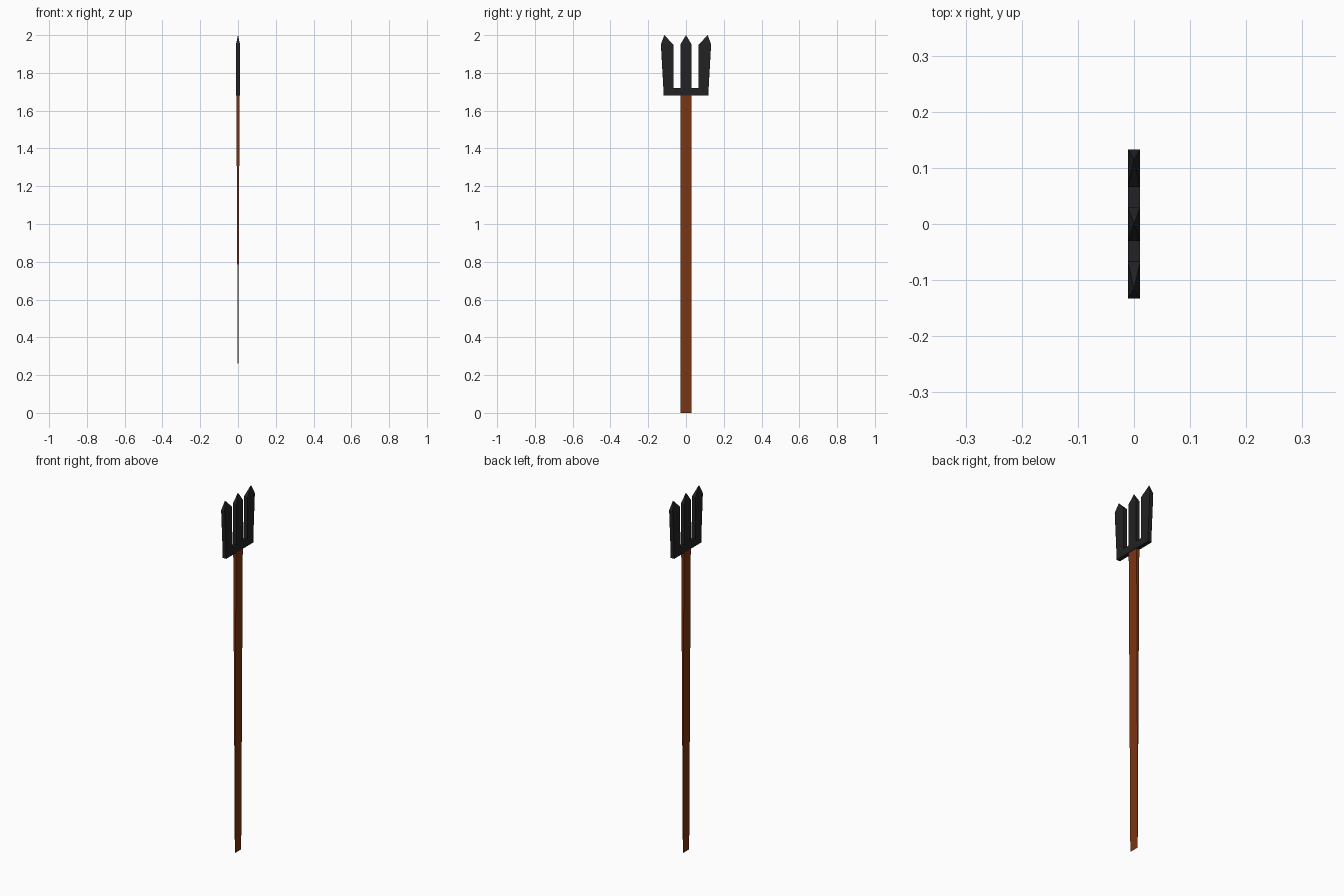
import bpy, bmesh

if "Cube" in bpy.data.objects:
    bpy.data.objects.remove(bpy.data.objects["Cube"])


def material(name, color):
    m = bpy.data.materials.new(name)
    m.diffuse_color = (*color, 1)
    m.use_nodes = True
    m.node_tree.nodes["Principled BSDF"].inputs["Base Color"].default_value = m.diffuse_color
    return m


def finish(name, bm, mat):
    bmesh.ops.recalc_face_normals(bm, faces=bm.faces[:])
    me = bpy.data.meshes.new(name)
    bm.to_mesh(me)
    bm.free()
    me.materials.append(mat)
    ob = bpy.data.objects.new(name, me)
    bpy.context.collection.objects.link(ob)
    return ob


iron = material("dark_iron", (0.016, 0.016, 0.017))
wood = material("brown_wood", (0.2, 0.035, 0.006))

# Handle: flat stave, thinning to a straight edge at the foot
bm = bmesh.new()
foot = [bm.verts.new((0, y, 0)) for y in (-0.028, 0.028)]
top = {s: [bm.verts.new((s * 0.0085, y, 1.68)) for y in (-0.03, 0.03)] for s in (-1, 1)}
for s in (-1, 1):
    bm.faces.new((foot[0], foot[1], top[s][1], top[s][0]))
for i in (0, 1):
    bm.faces.new((foot[i], top[-1][i], top[1][i]))
bm.faces.new(top[-1] + top[1][::-1])
finish("handle", bm, wood)

# Fork head: cross bar in five sections, with prongs grown from sections 0, 2 and 4
T = 0.011
bm = bmesh.new()
cuts = (-0.12, -0.066, -0.028, 0.028, 0.066, 0.12)
rings = [[bm.verts.new((x, y, z)) for x, z in ((-T, 1.68), (T, 1.68), (T, 1.72), (-T, 1.72))]
         for y in cuts]
bm.faces.new(rings[0])
bm.faces.new(rings[-1])
tops = []
for a, b in zip(rings, rings[1:]):
    for i in range(4):
        j = (i + 1) % 4
        f = bm.faces.new((a[i], a[j], b[j], b[i]))
        if i == 2:
            tops.append(f)

# Prongs: (section, lower y, upper y, point y), each ending in a four-sided point
for k, lo, hi, tip in ((0, -0.133, -0.067, -0.115),
                       (2, -0.03, 0.03, 0.0),
                       (4, 0.067, 0.133, 0.115)):
    mid = (cuts[k] + cuts[k + 1]) / 2
    face = bmesh.ops.extrude_discrete_faces(bm, faces=[tops[k]])["faces"][0]
    for v in face.verts:
        v.co.y = lo if v.co.y < mid else hi
        v.co.z = 1.95
    point = bmesh.ops.poke(bm, faces=[face])["verts"][0]
    point.co = (0, tip, 2.0)
finish("fork_head", bm, iron)
